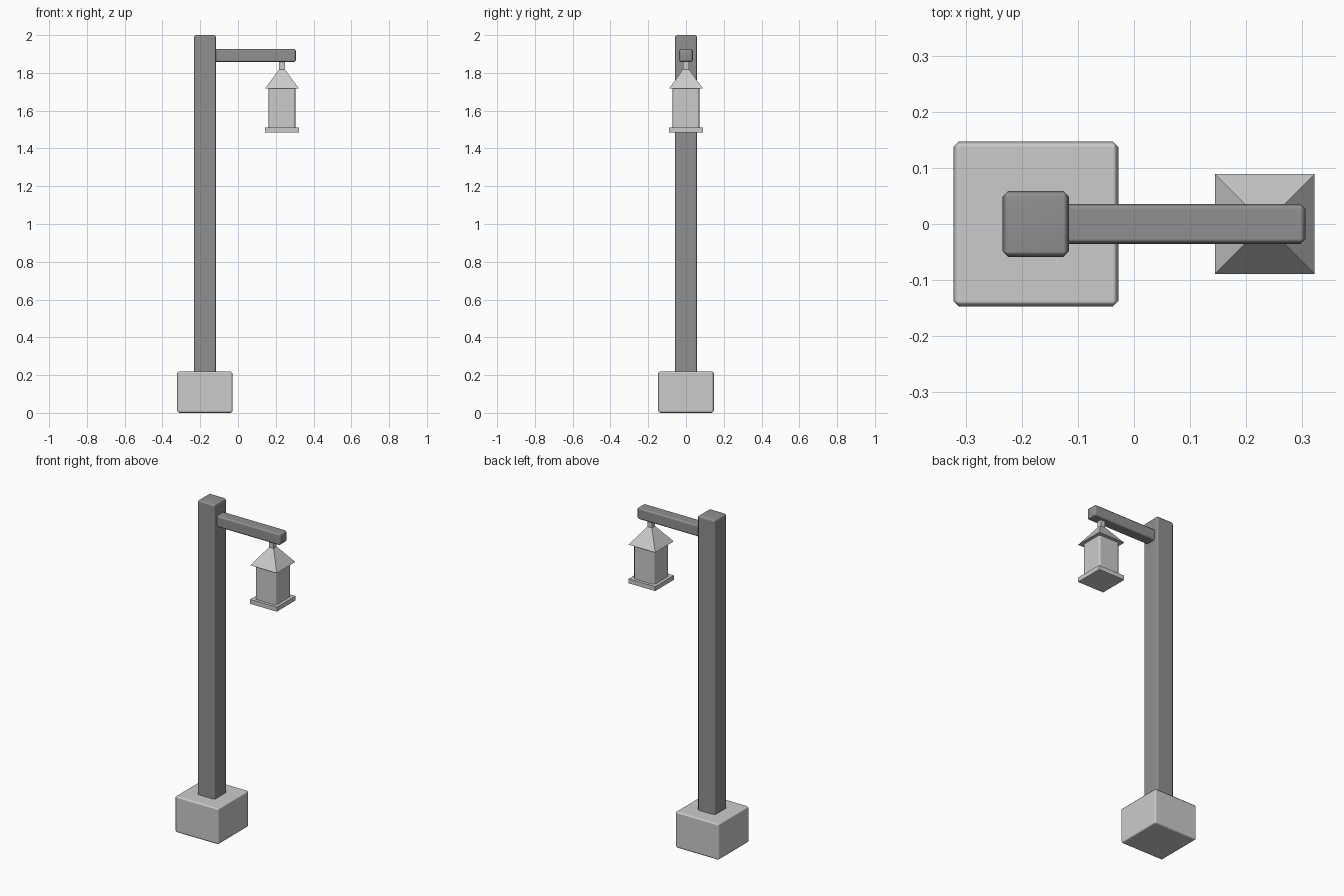
import bpy, bmesh, math
from mathutils import Matrix, Vector

if "Cube" in bpy.data.objects:
    bpy.data.objects.remove(bpy.data.objects["Cube"])


def grey(name, value):
    mat = bpy.data.materials.new(name)
    mat.diffuse_color = (value, value, value, 1)
    mat.use_nodes = True
    mat.node_tree.nodes["Principled BSDF"].inputs["Base Color"].default_value = mat.diffuse_color
    return mat


STONE = grey("stone", 0.63)
DARK = grey("dark_wood", 0.28)


def finish(name, bm, mat=None, smooth=False):
    mesh = bpy.data.meshes.new(name)
    bm.to_mesh(mesh)
    bm.free()
    if mat:
        mesh.materials.append(mat)
    obj = bpy.data.objects.new(name, mesh)
    bpy.context.collection.objects.link(obj)
    if smooth:
        # flat faces, with only the chamfers blending between them
        mesh.polygons.foreach_set("use_smooth", [True] * len(mesh.polygons))
        weighted = obj.modifiers.new("weighted_normals", 'WEIGHTED_NORMAL')
        weighted.weight = 100
    return obj


def box(name, lo, hi, bevel=0.0, mat=None):
    """Box between two corners, optionally with a soft-shaded chamfer."""
    lo, hi = Vector(lo), Vector(hi)
    bm = bmesh.new()
    size = hi - lo
    bmesh.ops.create_cube(bm, size=1, matrix=Matrix.Translation((lo + hi) / 2) @ Matrix.Diagonal((*size, 1)))
    if bevel:
        bmesh.ops.bevel(bm, geom=bm.edges[:], offset=bevel, segments=1, affect='EDGES')
    return finish(name, bm, mat, bool(bevel))


def square_box(name, x, half, z0, z1, bevel=0.0, mat=None):
    """Upright box of square plan centred on (x, 0)."""
    return box(name, (x - half, -half, z0), (x + half, half, z1), bevel, mat)


POST_X, LAMP_X = -0.175, 0.233

# Stone footing, post and arm
square_box("footing", POST_X, 0.147, 0.0, 0.22, 0.01, STONE)
square_box("post", POST_X, 0.059, 0.2, 2.0, 0.01, DARK)
box("arm", (-0.14, -0.036, 1.857), (0.306, 0.036, 1.927), 0.01, DARK)

# Lantern: hanger, body and base plate
square_box("lantern_hanger", LAMP_X, 0.015, 1.81, 1.862)
square_box("lantern_body", LAMP_X, 0.071, 1.5, 1.726, 0.01)
square_box("lantern_plate", LAMP_X, 0.089, 1.485, 1.512)

# Lantern roof: truncated four-sided pyramid
bm = bmesh.new()
bmesh.ops.create_cone(
    bm, cap_ends=True, segments=4,
    radius1=0.089 * math.sqrt(2), radius2=0.015 * math.sqrt(2), depth=0.101,
    matrix=Matrix.Translation((LAMP_X, 0, 1.7685)) @ Matrix.Rotation(math.pi / 4, 4, 'Z'))
finish("lantern_roof", bm)
